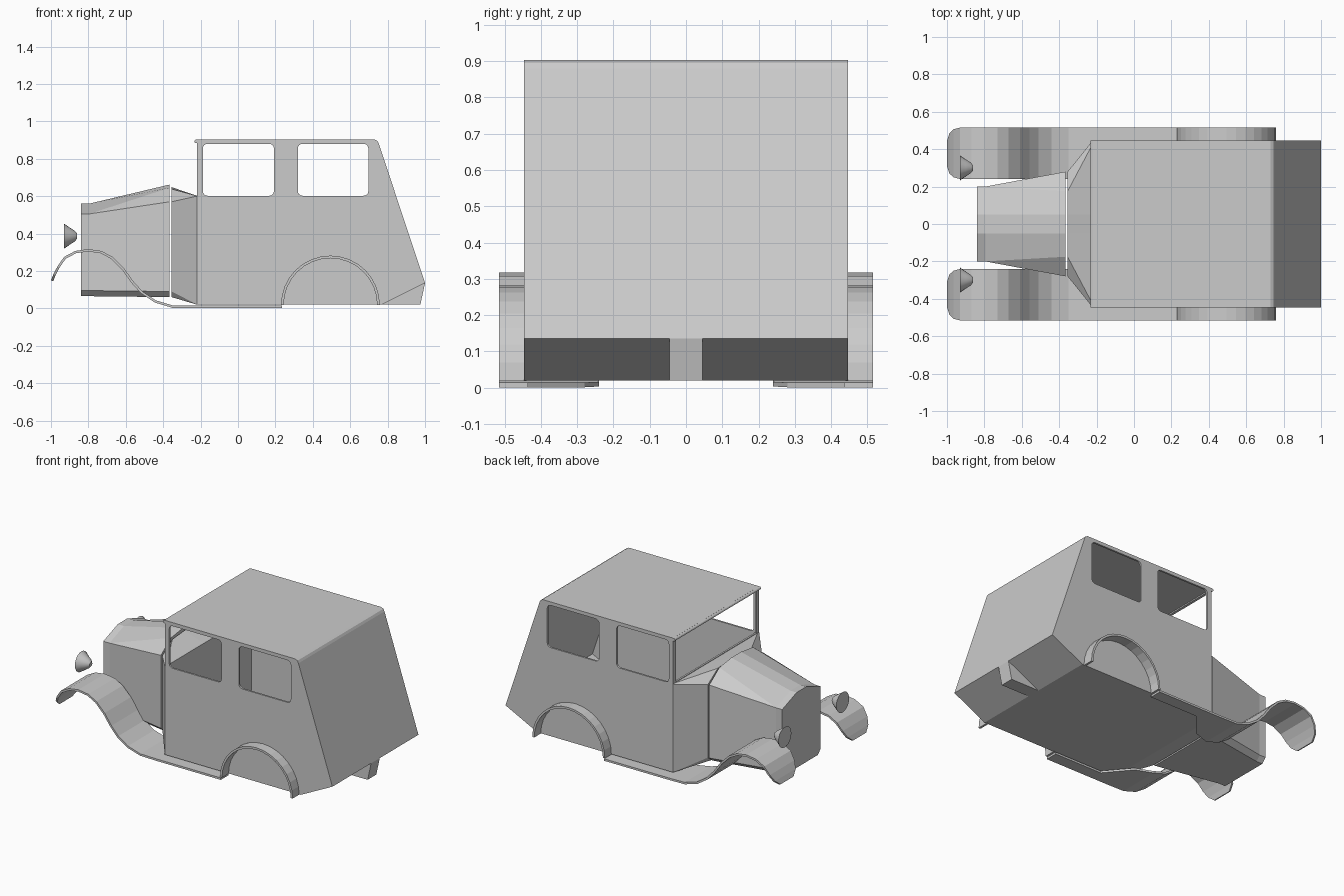
import bpy, bmesh, math

if "Cube" in bpy.data.objects:
    bpy.data.objects.remove(bpy.data.objects["Cube"])


def loft(name, rings):
    """Skin a list of closed rings of (x, y, z) points and cap both ends."""
    bm = bmesh.new()
    rows = [[bm.verts.new(p) for p in r] for r in rings]
    n = len(rows[0])
    for a, b in zip(rows, rows[1:]):
        for i in range(n):
            j = (i + 1) % n
            bm.faces.new((a[i], a[j], b[j], b[i]))
    bm.faces.new(rows[0][::-1])
    bm.faces.new(rows[-1])
    bmesh.ops.remove_doubles(bm, verts=bm.verts, dist=0.0005)
    bmesh.ops.recalc_face_normals(bm, faces=bm.faces)
    me = bpy.data.meshes.new(name)
    bm.to_mesh(me)
    bm.free()
    ob = bpy.data.objects.new(name, me)
    bpy.context.collection.objects.link(ob)
    return ob


def prism(name, outline, half):
    """Extrude an x-z outline across y."""
    return loft(name, [[(x, y, z) for x, z in outline] for y in (-half, half)])


def mirror_y(ob):
    ob.modifiers.new("mirror", 'MIRROR').use_axis = (False, True, False)


def section(x, half):
    """Symmetric cross-section from right-half (y, z) points."""
    return [(x, y, z) for y, z in half] + [(x, -y, z) for y, z in reversed(half)]


def rounded_rect(x0, x1, z0, z1, r):
    pts = []
    for cx, cz, start in ((x1 - r, z1 - r, 0), (x0 + r, z1 - r, 90),
                          (x0 + r, z0 + r, 180), (x1 - r, z0 + r, 270)):
        for k in range(5):
            a = math.radians(start + k * 22.5)
            pts.append((cx + r * math.cos(a), cz + r * math.sin(a)))
    return pts


def cut(ob, cutter):
    mod = ob.modifiers.new("cut", 'BOOLEAN')
    mod.operation = 'DIFFERENCE'
    mod.solver = 'EXACT'
    mod.object = cutter
    bpy.context.view_layer.objects.active = ob
    bpy.ops.object.modifier_apply(modifier=mod.name)
    bpy.data.objects.remove(cutter)


# Cabin shell: hollow body with sloping tail, side windows and open windscreen
cabin = prism("cabin", [(-.22, .02), (.77, .02), (1.0, .135), (.753, .88),
                        (.745, .895), (.73, .903), (-.22, .903)], .447)
cut(cabin, prism("cavity", [(-.208, .032), (.76, .032), (.985, .14),
                            (.737, .89), (-.208, .89)], .435))
for x0, x1 in ((-.188, .192), (.32, .697)):
    cut(cabin, prism("window_cutter", rounded_rect(x0, x1, .602, .88, .025), 1))
cut(cabin, prism("windscreen_cutter",
                 [(-.3, .606), (-.15, .606), (-.15, .882), (-.3, .882)], .42))

# Rounded lip over the windscreen
lip = [(-.222 + .011 * math.cos(a), .893 + .010 * math.sin(a))
       for a in (k * math.pi / 6 for k in range(12))]
prism("roof_lip", lip, .447)

# Central wedge under the tail
prism("tail_wedge", [(.77, .02), (.975, .02), (1.0, .135)], .045)

# Hood: faceted, tapering to the front
front = [(.17, .065), (.2, .095), (.2, .505), (.2, .505), (.05, .56)]
loft("hood", [section(-.84, front),
              section(-.795, front),
              section(-.365, [(.245, .06), (.28, .09), (.28, .57),
                              (.175, .645), (.05, .662)])])

# Cowl flaring from hood to cabin
loft("cowl", [section(-.355, [(.245, .06), (.28, .09), (.28, .57),
                              (.175, .638), (.05, .648)]),
              section(-.22, [(.445, .02), (.447, .021), (.447, .6),
                             (.43, .602), (.05, .602)])])

# Front fenders running into the running boards: x, z, inner y, outer y
path = [(-1.0, .15, .31, .445), (-.987, .182, .27, .485), (-.965, .225, .25, .507),
        (-.93, .275, .24, .515), (-.87, .307, .24, .515), (-.8, .317, .24, .515),
        (-.73, .307, .24, .515), (-.67, .275, .24, .515), (-.61, .215, .24, .515),
        (-.56, .145, .24, .515), (-.51, .09, .24, .515), (-.44, .043, .24, .515),
        (-.35, .016, .24, .515), (-.24, .014, .28, .515), (-.11, .014, .435, .515),
        (.235, .014, .435, .515)]
rings = []
for i, (x, z, y0, y1) in enumerate(path):
    a, b = path[max(i - 1, 0)], path[min(i + 1, len(path) - 1)]
    dx, dz = b[0] - a[0], b[1] - a[1]
    s = .013 / math.hypot(dx, dz)
    u, w = x + dz * s, z - dx * s
    rings.append([(x, y0, z), (x, y1, z), (u, y1, w), (u, y0, w)])
mirror_y(loft("front_fender", rings))

# Rear fender arches
rings = []
for k in range(17):
    c, s = -math.cos(k * math.pi / 16), math.sin(k * math.pi / 16)
    rings.append([(.494 + r * c, y, .018 + r * s)
                  for r, y in ((.264, .44), (.264, .515), (.25, .515), (.25, .44))])
mirror_y(loft("rear_fender", rings))

# Headlights: backward-pointing cones
rings = []
for x, r in ((-.93, .067), (-.9, .046), (-.875, .03), (-.86, .014)):
    rings.append([(x, .3 + r * math.cos(a), .386 + r * math.sin(a))
                  for a in (k * math.pi / 10 for k in range(20))])
lamp = loft("headlight", rings)
mirror_y(lamp)
bpy.ops.object.select_all(action='DESELECT')
lamp.select_set(True)
bpy.context.view_layer.objects.active = lamp
bpy.ops.object.shade_smooth_by_angle(angle=math.radians(35))
